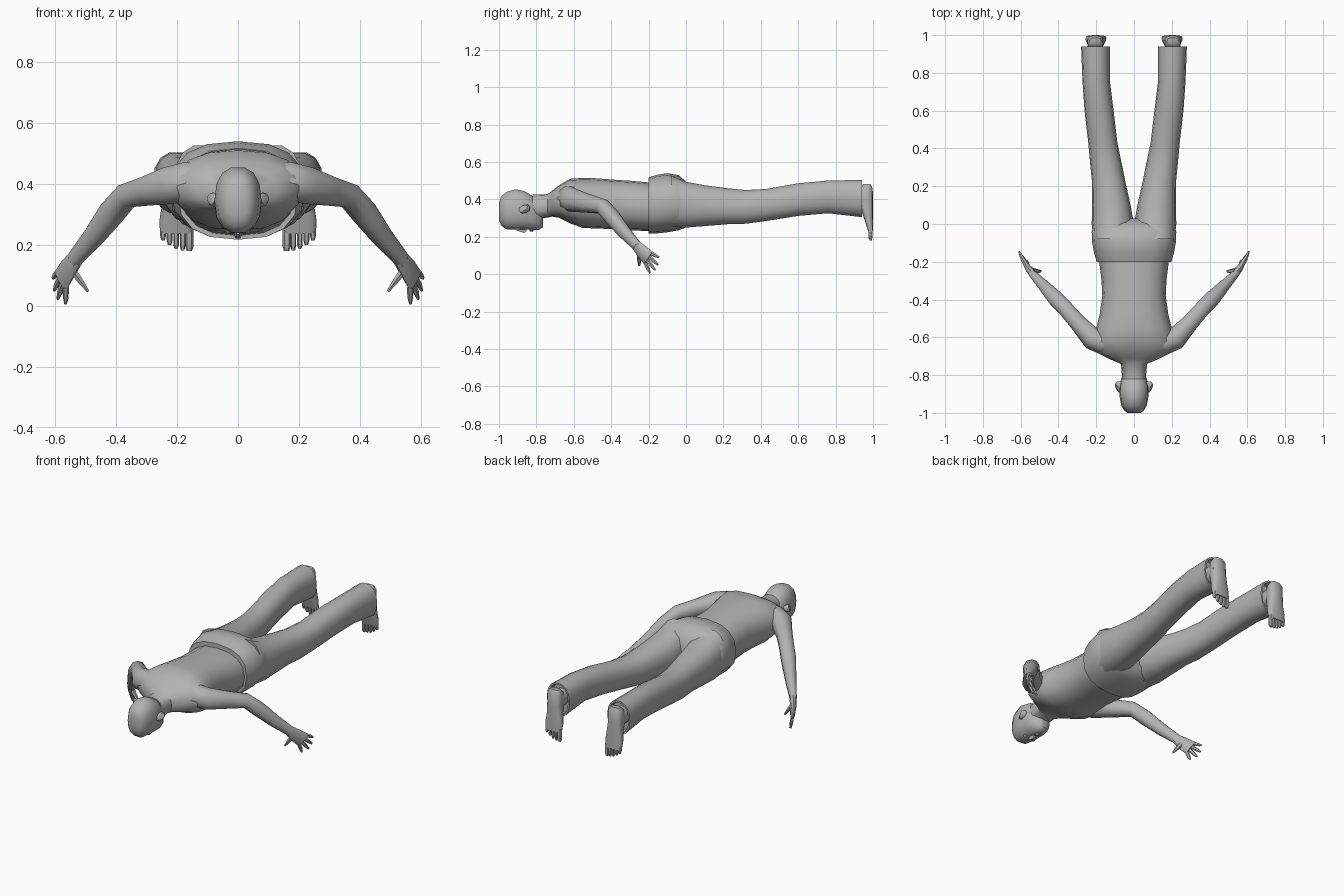
import bpy, bmesh, math
from mathutils import Vector as V

mat = bpy.data.materials.new("plain grey")
mat.diffuse_color = (0.45, 0.45, 0.45, 1)


def loft(name, secs, n=14, power=0.9, angle=50, cap_start=True, cap_end=True):
    """Skin rings given as (centre, half-axis u, half-axis v)."""
    bm = bmesh.new()
    rings = []
    for c, u, v in secs:
        ring = []
        for i in range(n):
            a = 2 * math.pi * i / n
            ca, sa = math.cos(a), math.sin(a)
            k = V(u) * math.copysign(abs(ca) ** power, ca)
            m = V(v) * math.copysign(abs(sa) ** power, sa)
            ring.append(bm.verts.new(V(c) + k + m))
        rings.append(ring)
    for a, b in zip(rings, rings[1:]):
        for i in range(n):
            j = (i + 1) % n
            bm.faces.new((a[i], a[j], b[j], b[i]))
    if cap_start:
        bm.faces.new(rings[0])
    if cap_end:
        bm.faces.new(rings[-1])
    bmesh.ops.recalc_face_normals(bm, faces=bm.faces[:])
    me = bpy.data.meshes.new(name)
    bm.to_mesh(me)
    bm.free()
    ob = bpy.data.objects.new(name, me)
    bpy.context.collection.objects.link(ob)
    me.materials.append(mat)
    bpy.ops.object.select_all(action='DESELECT')
    ob.select_set(True)
    bpy.context.view_layer.objects.active = ob
    bpy.ops.object.shade_smooth_by_angle(angle=math.radians(angle))
    return ob


def along_y(rows):
    """Rows of (y, x min, x max, z min, z max) to rings."""
    return [(((a + b) / 2, y, (lo + hi) / 2), ((b - a) / 2, 0, 0), (0, 0, (hi - lo) / 2))
            for y, a, b, lo, hi in rows]


def sym(rows):
    return along_y([(y, -h, h, lo, hi) for y, h, lo, hi in rows])


def tube(name, pts, wide, n=8, **kw):
    """Tube through (point, wide radius, thin radius), wide axis near 'wide'."""
    secs = []
    for i, (p, rw, rt) in enumerate(pts):
        t = (V(pts[min(i + 1, len(pts) - 1)][0]) - V(pts[max(i - 1, 0)][0])).normalized()
        w = V(wide)
        w = (w - t * w.dot(t)).normalized()
        secs.append((p, w * rw, t.cross(w) * rt))
    return loft(name, secs, n=n, **kw)


# torso and neck
loft("torso", sym([
    (-.19, .185, .23, .49), (-.30, .172, .235, .50), (-.38, .168, .24, .505),
    (-.48, .182, .245, .513), (-.55, .20, .247, .515), (-.62, .215, .272, .51),
    (-.68, .20, .302, .475), (-.715, .13, .308, .447), (-.74, .07, .303, .428),
    (-.82, .062, .29, .425)]), n=16, power=.85)

# head, ears, nose, brow and mouth
loft("head", sym([
    (-1.0, .035, .29, .385), (-.988, .052, .258, .418), (-.96, .068, .238, .442),
    (-.91, .077, .236, .457), (-.86, .078, .238, .445), (-.82, .068, .234, .42),
    (-.785, .05, .236, .385), (-.765, .028, .25, .34)]), n=14, power=.85)
loft("nose", sym([(-.905, .007, .232, .26), (-.865, .015, .218, .26), (-.853, .012, .226, .26)]), n=6)
loft("lips", sym([(-.836, .012, .230, .25), (-.826, .022, .228, .25), (-.815, .012, .230, .25)]), n=8)
for s, side in ((1, "right"), (-1, "left")):
    tube(side + "_ear", [((s * .070, -.862, .345), .030, .020), ((s * .084, -.864, .35), .032, .022),
                         ((s * .091, -.868, .353), .024, .015)], (0, 1, .3), n=8)
    loft(side + "_eye", along_y([(-.908, s * .02, s * .034, .238, .26), (-.898, s * .016, s * .042, .236, .26),
                                 (-.888, s * .02, s * .034, .238, .26)]), n=6)

# trousers seat
loft("trouser_seat", sym([
    (-.20, .198, .217, .517), (-.15, .212, .219, .533), (-.10, .221, .224, .54),
    (-.04, .224, .235, .53), (.0, .21, .25, .495), (.03, .17, .29, .43)]), n=16, power=.8)

W = V((.36, .45, .81))
for s, side in ((1, "right"), (-1, "left")):
    def m(x, y, z):
        return (s * x, y, z)

    # trouser leg, open at the hem with a recessed inside
    loft(side + "_trouser_leg", along_y([(y, s * a, s * b, lo, hi) for y, a, b, lo, hi in (
        (-.08, .02, .215, .25, .53), (0, .0, .224, .247, .497), (.1, .018, .222, .255, .478),
        (.22, .045, .222, .265, .462), (.32, .065, .232, .268, .452), (.43, .088, .242, .283, .458),
        (.60, .108, .262, .31, .488), (.76, .128, .273, .324, .503), (.94, .127, .28, .303, .506),
        (.94, .137, .27, .313, .496), (.90, .137, .27, .32, .49))]), n=14, power=.88)

    # ankle and foot, sole facing +y
    loft(side + "_ankle", along_y([(.86, s * .165, s * .245, .36, .46), (.975, s * .162, s * .248, .35, .465)]), n=10)
    loft(side + "_foot", [(m(xc, (a + b) / 2, z), (h, 0, 0), (0, (b - a) / 2, 0)) for z, xc, h, a, b in (
        (.483, .205, .03, .952, .985), (.46, .205, .042, .93, .998), (.39, .205, .044, .925, 1.0),
        (.33, .202, .048, .942, 1.0), (.28, .202, .056, .958, 1.0), (.235, .202, .054, .972, 1.0))],
        n=12, power=.65)
    for i in range(5):
        x, tip = .16 + i * .0215, .18 + (0, .002, .008, .02, .035)[i]
        r = .014 if i == 0 else .0095
        tube(f"{side}_toe_{i + 1}", [(m(x, .985, .255), r, .013), (m(x, .986, tip + .015), r, .012),
                                     (m(x, .988, tip), r * .6, .007)], (1, 0, 0), n=6)

    # arm from shoulder to wrist
    w = m(*W)
    tube(side + "_arm", [(m(.10, -.635, .415), .05, .045), (m(.16, -.63, .408), .066, .062),
                         (m(.22, -.608, .397), .064, .059), (m(.30, -.52, .378), .05, .046),
                         (m(.365, -.445, .362), .042, .043), (m(.415, -.395, .305), .043, .043),
                         (m(.475, -.33, .225), .036, .032), (m(.54, -.262, .15), .028, .02)], w, n=10)

    # hand
    tube(side + "_palm", [(m(.53, -.27, .16), .028, .02), (m(.556, -.24, .125), .038, .018),
                          (m(.58, -.198, .085), .044, .013)], w, n=8, power=.75)
    for i, tip in enumerate(((.566, -.192, .006), (.592, -.165, .022), (.604, -.15, .05), (.608, -.145, .09))):
        base = V((.577, -.203, .087)) + W * (-.033 + i * .022)
        tip = V(tip)
        tube(f"{side}_finger_{i + 1}", [(m(*base), .011, .01), (m(*base.lerp(tip, .6)), .010, .009),
                                        (m(*tip), .005, .004)], w, n=6)
    tube(side + "_thumb", [(m(.55, -.245, .125), .018, .014), (m(.52, -.25, .085), .013, .011),
                           (m(.492, -.25, .047), .006, .005)], (0, 1, 0), n=6)
